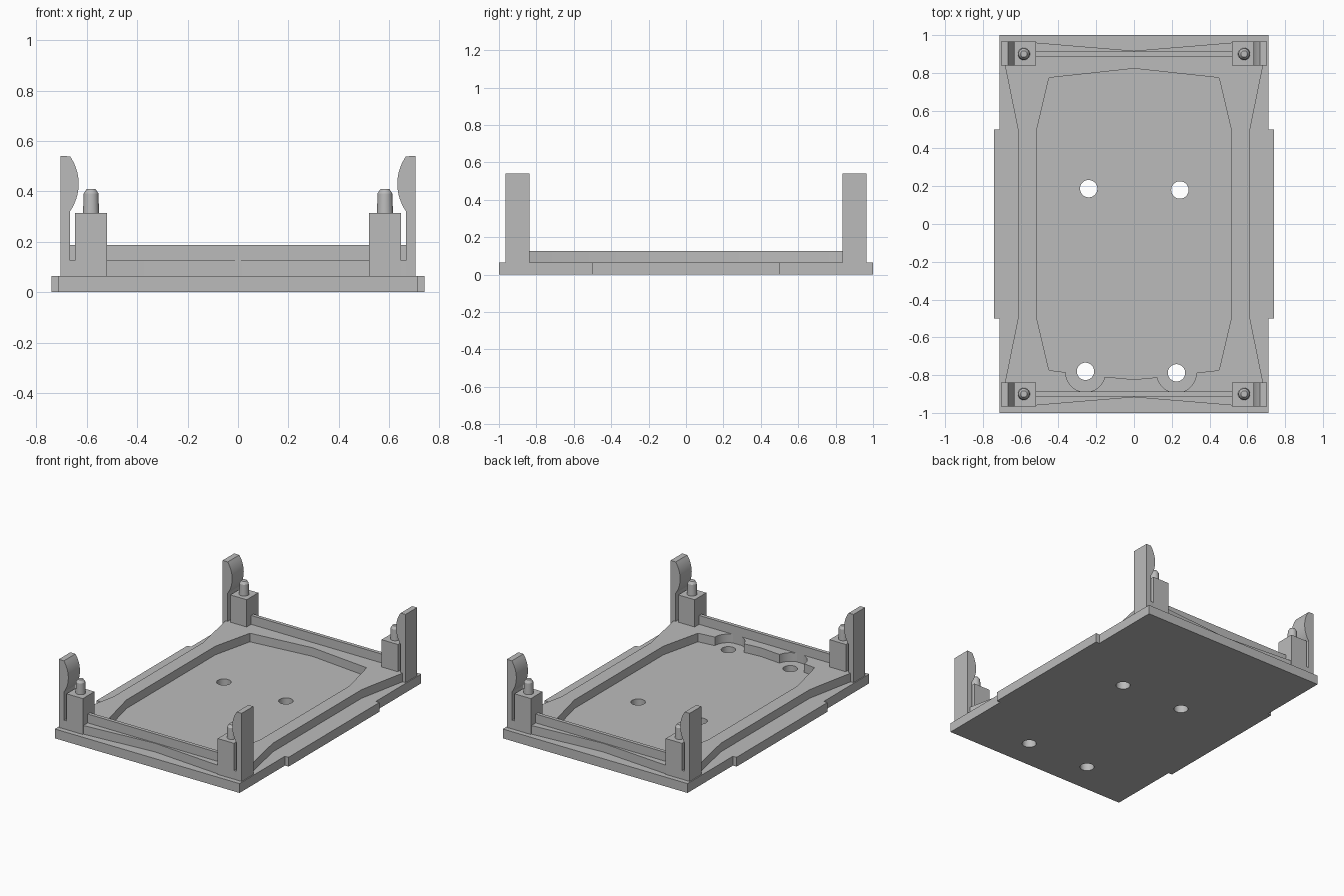
import bpy, bmesh, math
from mathutils import Matrix

cube = bpy.data.objects.get("Cube")
if cube:
    bpy.data.objects.remove(cube, do_unlink=True)

grey = bpy.data.materials.new("plain grey")
grey.use_nodes = True
GREY = (0.5, 0.5, 0.5, 1)
grey.diffuse_color = GREY
grey.node_tree.nodes["Principled BSDF"].inputs["Base Color"].default_value = GREY

PLATE, FRAME, RAIL, POST = 0.065, 0.125, 0.187, 0.315   # top heights
Y0, Y1 = 0.838, 0.966                                   # corner depth range


def finish(name, bm):
    """Turn a bmesh into a shaded, coloured object."""
    bmesh.ops.remove_doubles(bm, verts=bm.verts, dist=0.0001)
    bmesh.ops.recalc_face_normals(bm, faces=bm.faces)
    mesh = bpy.data.meshes.new(name)
    bm.to_mesh(mesh)
    bm.free()
    mesh.materials.clear()
    mesh.materials.append(grey)
    obj = bpy.data.objects.new(name, mesh)
    bpy.context.collection.objects.link(obj)
    bpy.ops.object.select_all(action='DESELECT')
    obj.select_set(True)
    bpy.context.view_layer.objects.active = obj
    bpy.ops.object.shade_smooth_by_angle(angle=math.radians(30))
    return obj


def extrude_loops(name, loops, low, high, upright=False):
    """Fill closed loops (inner ones become holes) and extrude them."""
    curve = bpy.data.curves.new(name, 'CURVE')
    curve.dimensions, curve.fill_mode = '2D', 'BOTH'
    curve.extrude = (high - low) / 2
    for loop in loops:
        spline = curve.splines.new('POLY')
        spline.points.add(len(loop) - 1)
        for point, (x, y) in zip(spline.points, loop):
            point.co = (x, y, 0, 1)
        spline.use_cyclic_u = True
    temp = bpy.data.objects.new(name + " outline", curve)
    bpy.context.collection.objects.link(temp)
    graph = bpy.context.evaluated_depsgraph_get()
    mesh = bpy.data.meshes.new_from_object(temp.evaluated_get(graph))
    bpy.data.objects.remove(temp, do_unlink=True)
    bm = bmesh.new()
    bm.from_mesh(mesh)
    bpy.data.meshes.remove(mesh)
    mid = (low + high) / 2
    if upright:
        move = Matrix.Translation((0, mid, 0)) @ Matrix.Rotation(math.pi / 2, 4, 'X')
    else:
        move = Matrix.Translation((0, 0, mid))
    bm.transform(move)
    return finish(name, bm)


def box(name, x, y, z):
    bm = bmesh.new()
    bmesh.ops.create_cube(bm, size=1)
    for v in bm.verts:
        v.co = [lo + (c + 0.5) * (hi - lo) for c, (lo, hi) in zip(v.co, (x, y, z))]
    return finish(name, bm)


def arc(cx, cy, r, start, end, steps):
    angles = [math.radians(start + (end - start) * i / steps) for i in range(steps + 1)]
    return [(cx + r * math.cos(a), cy + r * math.sin(a)) for a in angles]


def four_way(quarter):
    """Mirror a quarter outline, listed from the +x side to the +y side."""
    half = quarter + [(-x, y) for x, y in reversed(quarter)]
    return half + [(-x, -y) for x, y in half]


def tidy(points):
    out = []
    for p in points:
        if not out or math.dist(p, out[-1]) > 0.0001:
            out.append(p)
    return out


# Base plate with side tabs and four screw holes
outline = four_way([(0.74, 0.5), (0.712, 0.5), (0.712, 1.0)])
holes = [(-0.24, 0.187), (0.243, 0.18), (-0.257, -0.78), (0.225, -0.788)]
loops = [outline] + [arc(x, y, 0.046, 0, 350, 35) for x, y in holes]
extrude_loops("base_plate", loops, 0, PLATE)

# Raised frame with a waisted outline and round reliefs at the front holes
outer = tidy(four_way([(0.612, 0.49), (0.683, Y0), (0.705, Y0), (0.705, Y1),
                       (0.52, 0.96), (0, 0.917)]))
inner = [(0.517, -0.49), (0.517, 0.49), (0.45, 0.774), (0, 0.823),
         (-0.45, 0.774), (-0.517, 0.49), (-0.517, -0.49), (-0.45, -0.774)]
inner += arc(-0.257, -0.785, 0.105, 180, 347, 20)
inner += [(0, -0.823)]
inner += arc(0.225, -0.788, 0.105, 193, 360, 20)
inner += [(0.45, -0.774)]
extrude_loops("raised_frame", [outer, inner], PLATE, FRAME)

# Snap clip profile: flat outside, rounded catch inside
catch = arc(0.822, 0.43, 0.19, 215, 145, 16)
clip = [(0.705, PLATE), (0.705, 0.54)] + catch[::-1]
clip = [(0.705, PLATE), (0.705, 0.54)] + [(x, z) for x, z in reversed(catch)][::1]
clip += [(0.666, 0.31), (0.666, PLATE)]

for sy, end in ((-1, "front"), (1, "back")):
    depth = sorted((sy * Y0, sy * Y1))
    box(end + "_rail", (-0.67, 0.67), sorted((sy * 0.887, sy * 0.912)), (PLATE, RAIL))
    for sx, side in ((1, "left"), (-1, "right")):
        tag = end + "_" + side
        box(tag + "_post", sorted((sx * 0.52, sx * 0.646)), depth, (PLATE, POST))

        # Locating pin with a chamfered tip
        bm = bmesh.new()
        for r1, r2, z1, z2 in ((0.032, 0.029, POST, 0.392), (0.029, 0.017, 0.392, 0.41)):
            spot = Matrix.Translation((sx * 0.583, sy * 0.9, (z1 + z2) / 2))
            bmesh.ops.create_cone(bm, cap_ends=True, segments=32, radius1=r1,
                                  radius2=r2, depth=z2 - z1, matrix=spot)
        finish(tag + "_pin", bm)

        # Clip, widened inward by its catch
        profile = [(sx * x, z) for x, z in clip]
        extrude_loops(tag + "_clip", [profile], *depth, upright=True)
